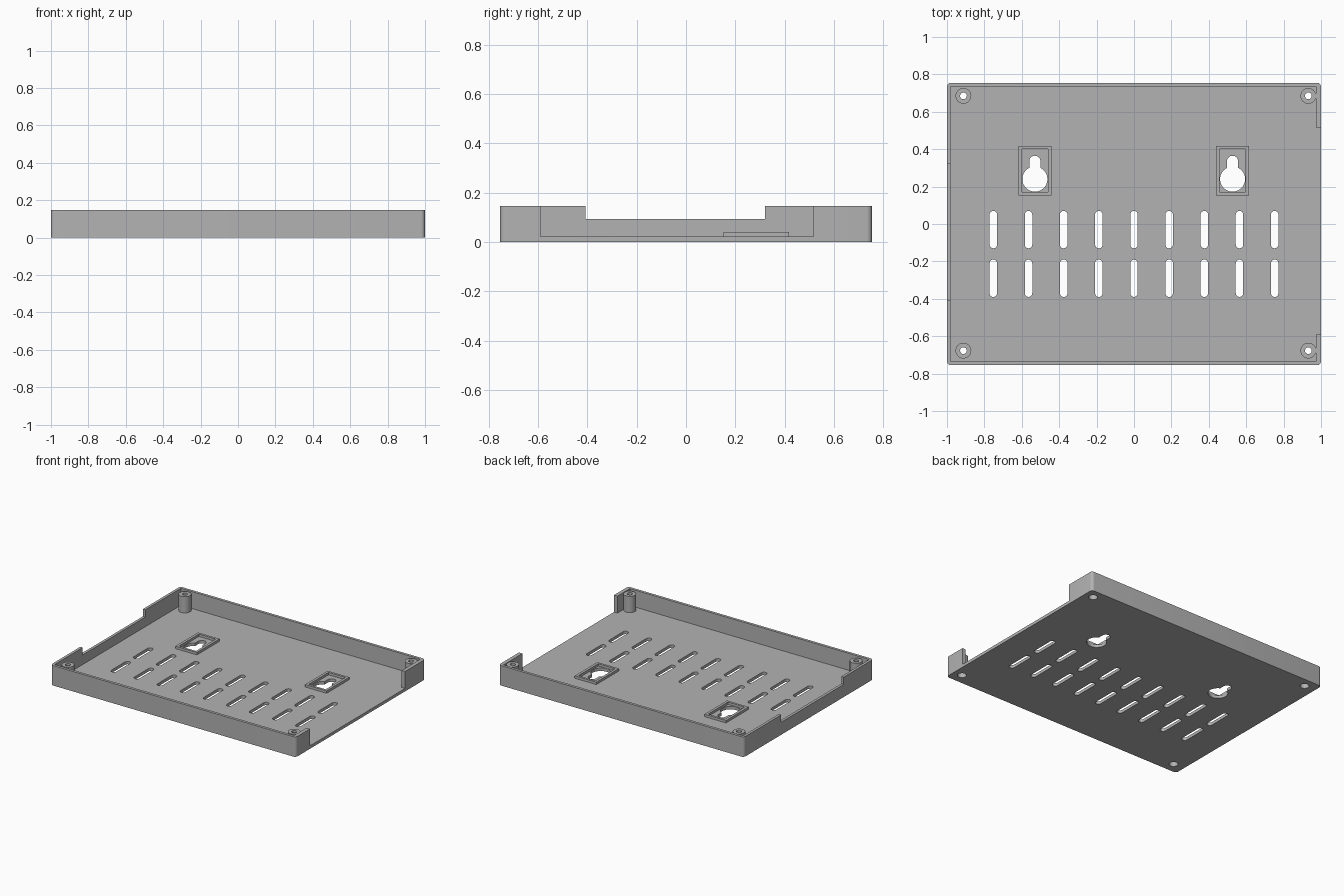
import bpy, bmesh, math

if "Cube" in bpy.data.objects:
    bpy.data.objects.remove(bpy.data.objects["Cube"])

HEIGHT, FLOOR = 0.147, 0.022

grey = bpy.data.materials.new("grey plastic")
grey.use_nodes = True
colour = (0.45, 0.45, 0.45, 1)
grey.diffuse_color = colour
grey.node_tree.nodes["Principled BSDF"].inputs["Base Color"].default_value = colour


def arc(cx, cy, r, start, end, n):
    return [(cx + r * math.cos(a), cy + r * math.sin(a))
            for a in (math.radians(start + (end - start) * i / n) for i in range(n + 1))]


def circle(cx, cy, r, n=32):
    return arc(cx, cy, r, 0, 360, n)[:-1]


def rect(x0, x1, y0, y1, r=0):
    if not r:
        return [(x0, y0), (x1, y0), (x1, y1), (x0, y1)]
    return (arc(x1 - r, y1 - r, r, 0, 90, 6) + arc(x0 + r, y1 - r, r, 90, 180, 6)
            + arc(x0 + r, y0 + r, r, 180, 270, 6) + arc(x1 - r, y0 + r, r, 270, 360, 6))


def slot(x, y0, y1, r):
    return arc(x, y1 - r, r, 0, 180, 12) + arc(x, y0 + r, r, 180, 360, 12)


def keyhole(x):
    # Wide round entry below a narrow rounded neck
    big, neck, cy, top = 0.067, 0.03, 0.24, 0.365
    a = math.degrees(math.acos(neck / big))
    return arc(x, top - neck, neck, 0, 180, 14) + arc(x, cy, big, 180 - a, 360 + a, 36)


def prisms(name, items):
    """One object from (outline, bottom, top) prisms."""
    bm = bmesh.new()
    for outline, z0, z1 in items:
        face = bm.faces.new([bm.verts.new((x, y, z0)) for x, y in outline])
        ext = bmesh.ops.extrude_face_region(bm, geom=[face], use_keep_orig=True)
        top = [v for v in ext["geom"] if isinstance(v, bmesh.types.BMVert)]
        bmesh.ops.translate(bm, verts=top, vec=(0, 0, z1 - z0))
    bmesh.ops.recalc_face_normals(bm, faces=bm.faces)
    mesh = bpy.data.meshes.new(name)
    bm.to_mesh(mesh)
    bm.free()
    obj = bpy.data.objects.new(name, mesh)
    mesh.materials.append(grey)
    bpy.context.collection.objects.link(obj)
    return obj


def combine(target, name, items, operation):
    tool = prisms(name, items)
    tool.hide_render = True
    mod = target.modifiers.new(name, "BOOLEAN")
    mod.operation, mod.solver, mod.object = operation, "EXACT", tool
    bpy.context.view_layer.objects.active = target
    bpy.ops.object.modifier_apply(modifier=mod.name)
    bpy.data.objects.remove(tool)


# Tray shell with its hollow
tray = prisms("enclosure_tray", [(rect(-1, 1, -0.755, 0.755, 0.022), 0, HEIGHT)])
combine(tray, "hollow", [(rect(-0.98, 0.972, -0.735, 0.735), FLOOR, 0.3)], "DIFFERENCE")

# Wide opening on the left wall, shallow notch on the right wall
combine(tray, "side_openings", [
    (rect(0.9, 1.1, -0.59, 0.517), FLOOR, 0.3),
    (rect(-1.1, -0.9, -0.408, 0.32), 0.093, 0.3)], "DIFFERENCE")

# Screw bosses and frames around the hanging holes
bosses = [(x, y) for x in (-0.912, 0.932) for y in (-0.677, 0.685)]
hangers = (-0.53, 0.527)
combine(tray, "screw_bosses",
        [(circle(x, y, 0.042), 0.01, 0.142) for x, y in bosses], "UNION")
combine(tray, "hanger_frames",
        [(rect(x - 0.088, x + 0.088, 0.153, 0.417), 0.01, 0.04) for x in hangers], "UNION")
combine(tray, "frame_pockets",
        [(rect(x - 0.069, x + 0.069, 0.17, 0.4), FLOOR, 0.1) for x in hangers], "DIFFERENCE")

# Through holes: vents, keyholes, screw holes
holes = [(slot(0.188 * i, y, y + 0.2, 0.02), -0.1, 0.1)
         for i in range(-4, 5) for y in (-0.13, -0.39)]
holes += [(keyhole(x), -0.1, 0.1) for x in hangers]
holes += [(circle(x, y, 0.018, 24), -0.1, 0.3) for x, y in bosses]
combine(tray, "through_holes", holes, "DIFFERENCE")

# Screw head recesses underneath
combine(tray, "head_recesses",
        [(circle(x, y, 0.03, 24), -0.1, 0.04) for x, y in bosses], "DIFFERENCE")

bpy.ops.object.select_all(action="DESELECT")
tray.select_set(True)
bpy.context.view_layer.objects.active = tray
bpy.ops.object.shade_smooth_by_angle(angle=math.radians(30))
